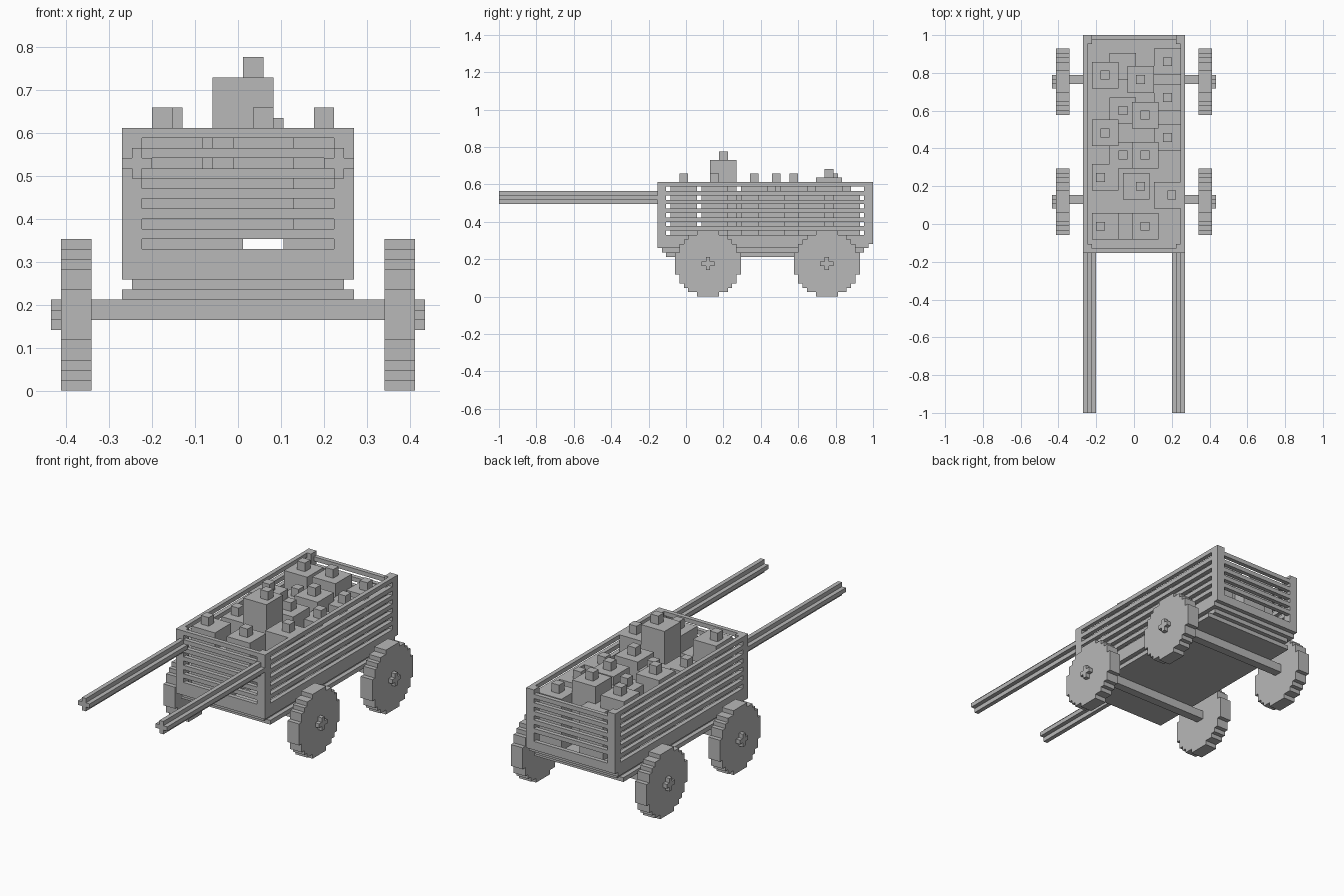
import bpy, bmesh
from math import sqrt

if "Cube" in bpy.data.objects:
    bpy.data.objects.remove(bpy.data.objects["Cube"])

U = 2 / 85          # block size; y is counted in blocks from the front end
FRONT, BACK, TOP = 36, 85, 26
HALF = 11.5         # half width of the bed

grey = bpy.data.materials.new("plain grey")
grey.use_nodes = True
grey.diffuse_color = (0.48, 0.48, 0.48, 1)
grey.node_tree.nodes["Principled BSDF"].inputs["Base Color"].default_value = (0.48, 0.48, 0.48, 1)


def finish(name, bm):
    bmesh.ops.recalc_face_normals(bm, faces=bm.faces)
    mesh = bpy.data.meshes.new(name)
    bm.to_mesh(mesh)
    bm.free()
    mesh.materials.append(grey)
    obj = bpy.data.objects.new(name, mesh)
    bpy.context.collection.objects.link(obj)
    return obj


def place(x, y, z):
    return (x * U, y * U - 1, z * U)


def box(name, x0, x1, y0, y1, z0, z1):
    bm = bmesh.new()
    bmesh.ops.create_cube(bm, size=1)
    for v in bm.verts:
        v.co = place(x1 if v.co.x > 0 else x0,
                     y1 if v.co.y > 0 else y0,
                     z1 if v.co.z > 0 else z0)
    return finish(name, bm)


def prism(name, outline, axis, start, end):
    """Extrude a closed outline along x (outline in y, z) or y (outline in x, z)."""
    bm = bmesh.new()
    pts = [place(start, a, b) if axis == "x" else place(a, start, b) for a, b in outline]
    face = bm.faces.new([bm.verts.new(p) for p in pts])
    ext = bmesh.ops.extrude_face_region(bm, geom=[face])
    d = (end - start) * U
    verts = [g for g in ext["geom"] if isinstance(g, bmesh.types.BMVert)]
    bmesh.ops.translate(bm, verts=verts, vec=(d, 0, 0) if axis == "x" else (0, d, 0))
    return finish(name, bm)


def stepped(widths, ca, cb):
    """Symmetric stepped outline made of rows one block high."""
    right, bottom = [], cb - len(widths) / 2
    for i, w in enumerate(widths):
        if i == 0 or w != widths[i - 1]:
            right.append((w, bottom + i))
        if i == len(widths) - 1 or w != widths[i + 1]:
            right.append((w, bottom + i + 1))
    return [(ca + w, b) for w, b in right] + [(ca - w, b) for w, b in reversed(right)]


# Wheels, hubs and axles
disc = [int(sqrt(7.5 ** 2 - r * r)) + 0.5 for r in range(-7, 8)]
plus = [0.5, 1.5, 0.5]
for end, y in (("front", 47.5), ("rear", 74.5)):
    box(end + "_axle", -14.5, 14.5, y - 0.5, y + 1.5, 7, 9)
    for side, s in (("left", 1), ("right", -1)):
        prism(f"{end}_{side}_wheel", stepped(disc, y, 7.5), "x", s * 14.5, s * 17.5)
        prism(f"{end}_{side}_hub", stepped(plus, y, 7.5), "x", s * 17.5, s * 18.5)

# Stepped bed
box("bed_bottom", -HALF, HALF, FRONT + 2, BACK - 3, 9, 10)
box("bed_middle", -HALF + 1, HALF - 1, FRONT + 1, BACK - 2, 10, 11)
box("bed_floor", -HALF, HALF, FRONT, BACK - 1, 11, 12)

# Side walls, corner posts and pulling shafts
for side, s in (("left", 1), ("right", -1)):
    x0, x1 = sorted((s * HALF, s * (HALF - 1)))
    box(side + "_sill", x0, x1, FRONT + 2, BACK - 2, 12, 14)
    for z in range(15, TOP, 2):
        box(side + "_slat", x0, x1, FRONT + 2, BACK - 2, z, z + 1)
    p0, p1 = sorted((s * HALF, s * (HALF - 2)))
    box(f"front_{side}_post", p0, p1, FRONT, FRONT + 2, 12, TOP)
    box(f"rear_{side}_post", p0, p1, BACK - 2, BACK, 12, TOP)
    prism(side + "_shaft", stepped(plus, s * 10, 22.5), "y", 0, FRONT)

# End walls, with the rear slats one step higher than the front gaps
inner = HALF - 2
box("front_sill", -inner, inner, FRONT, FRONT + 1, 12, 14)
box("rear_sill", -inner, inner, BACK - 1, BACK, 12, 14)
for z in range(15, TOP, 2):
    box("front_slat", -inner, inner, FRONT, FRONT + 1, z, z + 1)
for z in range(16, TOP, 2):
    box("rear_slat", -inner, inner, BACK - 1, BACK, z, z + 1)

# Cargo jars: body centre x, y, body top
jars = [(-6.5, 76, 26), (1.5, 75, 27), (7.5, 79, 24), (7.5, 71, 24),
        (-2.5, 68, 24), (2.5, 67, 26), (-6.5, 63, 26), (7.5, 62, 24),
        (-2.5, 58, 24), (2.5, 58, 26), (-6.5, 53, 24), (0.5, 51, 31),
        (7.5, 49, 26), (-6.5, 42, 26), (2.5, 42, 26)]
knob_shift = {(0.5, 51): 1, (7.5, 49): 1, (-6.5, 42): -1, (-6.5, 53): -1}
for x, y, top in jars:
    base = 15 if 0 < x < 5 else 12
    box("cargo_jar", x - 3, x + 3, y - 3, y + 3, base, top)
    k = x + knob_shift.get((x, y), 0)
    box("jar_knob", k - 1, k + 1, y - 1, y + 1, top, top + 2)

# Low crates between the jars
for y, top in ((78, 23), (42, 22)):
    box("low_crate", -5.5, 0.5, y - 3, y + 3, 12, top)
